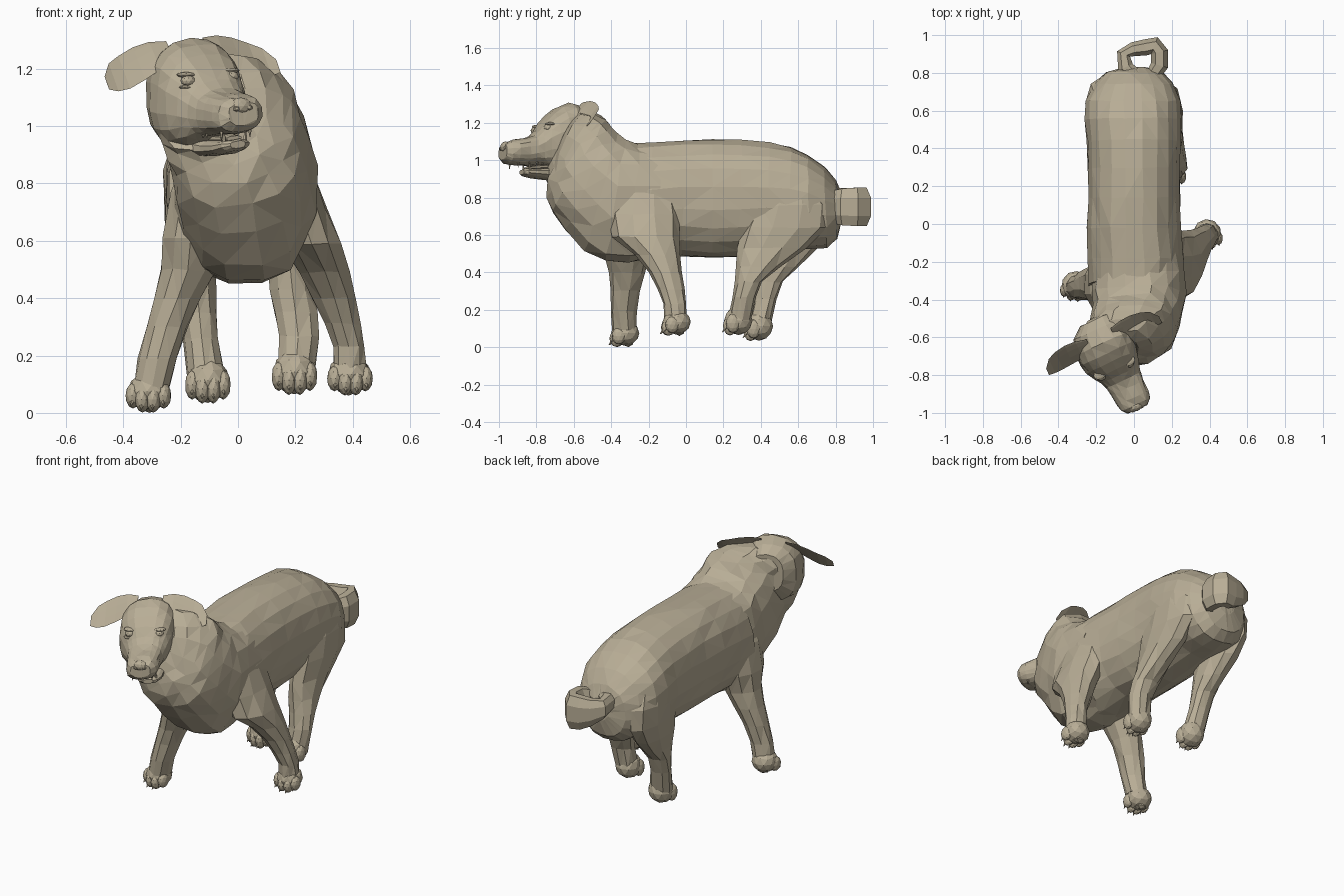
import bpy, bmesh, math, random
from mathutils import Vector as V, Matrix

random.seed(4)
coat = bpy.data.materials.new("coat")
coat.diffuse_color = (.48, .42, .305, 1)


def finish(name, bm, tri=False):
    if tri:
        bmesh.ops.triangulate(bm, faces=bm.faces[:])
    bmesh.ops.recalc_face_normals(bm, faces=bm.faces[:])
    me = bpy.data.meshes.new(name)
    bm.to_mesh(me)
    bm.free()
    me.materials.append(coat)
    ob = bpy.data.objects.new(name, me)
    bpy.context.collection.objects.link(ob)
    return ob


def loft(name, rings, n=12, jitter=0.0, tri=False, cup=False, power=1.0):
    """Skin a list of (centre, half-width vector, half-height vector) rings."""
    bm = bmesh.new()
    rows = []
    for c, u, v in rings:
        row = []
        for i in range(n):
            a = 2 * math.pi * (i + 0.5) / n
            cs, sn = math.cos(a), math.sin(a)
            cs = math.copysign(abs(cs) ** power, cs)
            sn = math.copysign(abs(sn) ** power, sn)
            if cup and sn < 0:
                sn *= -0.3
            p = V(c) + V(u) * cs + V(v) * sn
            row.append(bm.verts.new(p + V([random.uniform(-jitter, jitter) for _ in range(3)])))
        rows.append(row)
    for a, b in zip(rows, rows[1:]):
        for i in range(n):
            j = (i + 1) % n
            bm.faces.new((a[i], a[j], b[j], b[i]))
    bm.faces.new(rows[0])
    bm.faces.new(rows[-1])
    return finish(name, bm, tri)


def ball(bm, c, r, sub=2, rot=0.0):
    m = Matrix.Translation(V(c)) @ Matrix.Rotation(rot, 4, 'Z') @ Matrix.Diagonal((*r, 1))
    bmesh.ops.create_icosphere(bm, subdivisions=sub, radius=1, matrix=m)


def spike(bm, base, tip, r, sides=5):
    d = V(tip) - V(base)
    m = Matrix.Translation((V(base) + V(tip)) / 2) @ d.to_track_quat('Z', 'Y').to_matrix().to_4x4()
    bmesh.ops.create_cone(bm, cap_ends=True, segments=sides, radius1=r, radius2=r * 0.15,
                          depth=d.length, matrix=m)


def section(x, top, bot, hw):
    """Body ring from the (y, z) of its upper and lower points."""
    t, b = V((0, *top)), V((0, *bot))
    return (t + b) / 2 + V((x, 0, 0)), V((hw, 0, 0)), (t - b) / 2


# Torso
body = loft("body", [section(*s) for s in [
    (0, (.83, .82), (.83, .68), .06), (0, (.80, .89), (.81, .58), .15),
    (0, (.74, .965), (.75, .53), .21), (-.005, (.65, 1.03), (.66, .52), .25),
    (-.005, (.56, 1.07), (.55, .52), .257), (0, (.45, 1.095), (.42, .50), .25),
    (0, (.30, 1.11), (.28, .48), .245), (0, (.14, 1.115), (.14, .475), .245),
    (0, (-.02, 1.11), (-.02, .485), .25), (.01, (-.18, 1.10), (-.20, .47), .255),
    (.01, (-.29, 1.09), (-.36, .46), .25)]],
    n=20, jitter=.004, tri=True, power=.9)

# Neck and chest with loose folds
parts = [loft("neck_and_chest", [section(*s) for s in [
    (.02, (-.12, 1.08), (-.19, .475), .235), (.02, (-.24, 1.09), (-.31, .452), .25),
    (.02, (-.32, 1.11), (-.43, .455), .253), (.02, (-.37, 1.15), (-.54, .52), .247),
    (.005, (-.40, 1.19), (-.64, .62), .242), (-.01, (-.43, 1.225), (-.71, .72), .24),
    (-.04, (-.46, 1.245), (-.74, .80), .238), (-.07, (-.50, 1.26), (-.75, .87), .228),
    (-.10, (-.56, 1.26), (-.75, .905), .195), (-.11, (-.60, 1.24), (-.74, .94), .14)]],
    n=16, jitter=.011, tri=True, power=.84)]


# Legs, each row is x, y, z, half width, half depth
def leg(name, rows, n=10):
    parts.append(loft(name, [((x, y, z), (rx, 0, 0), (0, ry, 0)) for x, y, z, rx, ry in rows],
                      n, .004, True))


leg("front_leg_right", [
    (.16, -.22, .96, .05, .10), (.185, -.22, .83, .08, .17), (.215, -.225, .71, .098, .19),
    (.255, -.215, .59, .108, .18), (.30, -.15, .49, .092, .122), (.335, -.11, .40, .077, .088),
    (.365, -.08, .31, .065, .07), (.385, -.06, .23, .058, .062), (.39, -.055, .14, .06, .06)])
leg("front_leg_left", [
    (-.12, -.32, .92, .05, .09), (-.145, -.32, .77, .09, .16), (-.165, -.32, .61, .10, .16),
    (-.172, -.315, .50, .10, .12), (-.212, -.315, .40, .084, .097), (-.248, -.325, .30, .076, .08),
    (-.28, -.335, .19, .07, .07), (-.30, -.33, .09, .066, .066)])
leg("hind_leg_right", [
    (.12, .56, .98, .05, .06), (.15, .565, .88, .085, .14), (.168, .56, .76, .09, .20),
    (.18, .53, .64, .085, .225), (.18, .46, .53, .08, .185), (.19, .385, .43, .08, .12),
    (.203, .335, .35, .08, .072), (.213, .31, .27, .07, .062), (.203, .285, .14, .066, .064)])
leg("hind_leg_left", [
    (-.13, .57, .98, .05, .06), (-.162, .58, .88, .085, .14), (-.175, .58, .76, .088, .20),
    (-.17, .575, .64, .085, .205), (-.16, .54, .53, .08, .165), (-.145, .49, .43, .07, .115),
    (-.138, .45, .35, .064, .072), (-.128, .425, .26, .064, .06), (-.11, .395, .12, .068, .06)])


# Paws with toes and claws
def paw(name, c, rot, tall):
    bm = bmesh.new()
    ball(bm, (0, .005, .005), (.075, .076, .068 * tall))
    for x, y, z in [(-.054, -.024, -.010), (-.019, -.040, -.024), (.019, -.040, -.024),
                    (.054, -.024, -.010)]:
        ball(bm, (x, y, z), (.026, .038, .045 * tall), 2)
        spike(bm, (x, y - .026, z - .018), (x * 1.05, y - .042, z - .035), .008)
    ball(bm, (0, .02, -.045), (.04, .03, .025), 1)
    bmesh.ops.transform(bm, verts=bm.verts[:],
                        matrix=Matrix.Translation(V(c)) @ Matrix.Rotation(rot, 4, 'Z'))
    finish(name, bm)


paw("front_paw_right", (.388, -.055, .13), .1, 1)
paw("front_paw_left", (-.31, -.33, .07), -.1, 1)
paw("hind_paw_right", (.197, .275, .138), 0, 1.15)
paw("hind_paw_left", (-.105, .385, .108), 0, 1.15)

# Curled tail, a tall faceted band
path = [(.0, .78, .80, .05, .05), (-.045, .83, .80, .045, .055), (-.055, .90, .79, .04, .06),
        (-.005, .925, .765, .04, .085), (.06, .935, .75, .046, .105), (.11, .945, .75, .05, .11),
        (.135, .91, .75, .05, .11), (.135, .84, .75, .05, .105), (.10, .79, .75, .045, .09),
        (.05, .78, .76, .04, .07)]
rings = []
for i, (x, y, z, t, h) in enumerate(path):
    a, b = path[max(i - 1, 0)], path[min(i + 1, len(path) - 1)]
    d = V((b[0] - a[0], b[1] - a[1], 0)).normalized()
    rings.append(((x, y, z), V((d.y, -d.x, 0)) * t, (0, 0, h)))
loft("tail", rings, 8, power=.85)

# Head frame: s sideways, f forward, z up, turned to one side and tilted
SIDE, FWD = V((.906, .42, .09)), V((.42, -.906, 0))


def hp(s, f, z):
    return V((-.165, -.63, z)) + SIDE * s + FWD * f


def head_loft(name, rows, n, jitter=0, power=.85, tri=False):
    return loft(name, [(hp(x, f, (t + b) / 2), SIDE * w, (0, 0, (t - b) / 2))
                       for f, t, b, w, x in rows], n, jitter, tri, power=power)


parts.append(head_loft("head", [
    (-.13, 1.24, 1.02, .09, .02), (-.08, 1.285, .95, .135, 0), (0, 1.305, .925, .158, 0),
    (.06, 1.285, .925, .158, 0), (.11, 1.25, .935, .148, 0), (.155, 1.205, .95, .13, .006),
    (.19, 1.16, .962, .112, .012), (.225, 1.13, .968, .102, .016), (.27, 1.115, .97, .097, .018),
    (.33, 1.106, .972, .094, .02), (.37, 1.098, .98, .083, .02), (.395, 1.08, 1.0, .058, .02)],
    18, .003, .78, True))
head_loft("lower_jaw", [
    (.04, .97, .90, .07, .02), (.10, .965, .892, .08, .03), (.16, .955, .893, .078, .038),
    (.23, .95, .90, .07, .042), (.275, .95, .91, .055, .045), (.295, .945, .92, .03, .045)], 12, .002)
head_loft("tongue", [(.10, .975, .945, .05, .03), (.2, .97, .945, .045, .04),
                     (.265, .962, .945, .03, .045)], 8)

# Nose pad with nostril rims
bm = bmesh.new()
turn = math.atan2(SIDE.y, SIDE.x)
ball(bm, hp(.018, .378, 1.068), (.042, .026, .03), 2, turn)
for s in (-.024, .024):
    ball(bm, hp(.018 + s, .394, 1.061), (.014, .009, .011), 1, turn)
finish("nose", bm)

# Teeth
bm = bmesh.new()
for s in (-1, 1):
    spike(bm, hp(.02 + s * .055, .33, 1.0), hp(.02 + s * .055, .33, .955), .010)
    spike(bm, hp(.045 + s * .04, .265, .94), hp(.045 + s * .042, .27, .985), .009)
    for k in range(3):
        spike(bm, hp(.02 + s * .06, .22 - k * .03, .985), hp(.02 + s * .06, .22 - k * .03, .962), .008)
finish("teeth", bm)

# Eyes, lids and ears, mirrored
for s, side in ((-1, "left"), (1, "right")):
    bm = bmesh.new()
    ball(bm, hp(s * .083, .158, 1.165), (.027, .022, .02), 2, turn)
    finish("eye_" + side, bm)
    bm = bmesh.new()
    ball(bm, hp(s * .084, .145, 1.186), (.036, .026, .010), 2, turn)
    ball(bm, hp(s * .085, .158, 1.143), (.032, .020, .008), 2, turn)
    finish("eyelids_" + side, bm)
    ear = [(.07, -.01, 1.255, .035, .03), (.13, -.012, 1.245, .05, .042), (.19, -.012, 1.225, .055, .052),
           (.25, -.005, 1.20, .052, .052), (.295, .006, 1.185, .04, .042), (.33, .02, 1.175, .018, .02)]
    loft("ear_" + side, [(hp(x * s, f, z), FWD * w * .9 + V((0, 0, -h)),
                          FWD * -.035 * min(1, w / .04) + V((0, 0, .042 * min(1, w / .04))))
                         for x, f, z, w, h in ear], 12, cup=True)

# Fuse neck, legs and head into the body skin
for p in parts:
    mod = body.modifiers.new("fuse", 'BOOLEAN')
    mod.operation, mod.solver, mod.object = 'UNION', 'EXACT', p
bpy.context.view_layer.update()
fused = bpy.data.meshes.new_from_object(body.evaluated_get(bpy.context.evaluated_depsgraph_get()))
body.modifiers.clear()
body.data = fused
for p in parts:
    bpy.data.objects.remove(p)
